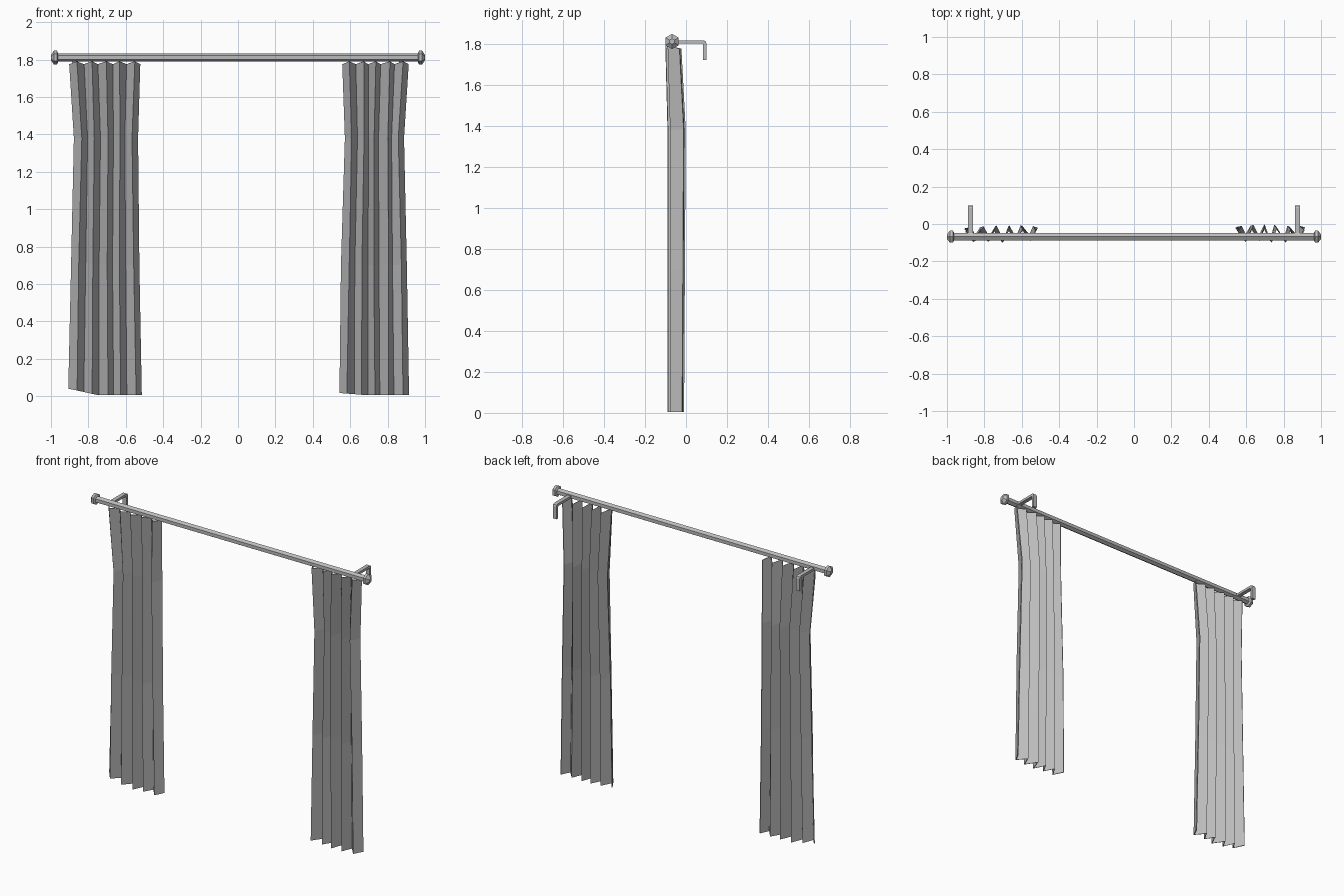
import bpy, bmesh, math, random

default = bpy.data.objects.get("Cube")
if default:
    bpy.data.objects.remove(default, do_unlink=True)

grey = bpy.data.materials.new("plain_grey")
grey.use_nodes = True
COLOUR = (0.5, 0.5, 0.5, 1)
grey.diffuse_color = COLOUR
grey.node_tree.nodes["Principled BSDF"].inputs["Base Color"].default_value = COLOUR

ROD_Y, ROD_Z = -0.068, 1.81


def finish(name, bm):
    """Turn a bmesh into a flat shaded grey object."""
    bmesh.ops.recalc_face_normals(bm, faces=bm.faces[:])
    mesh = bpy.data.meshes.new(name)
    bm.to_mesh(mesh)
    bm.free()
    mesh.materials.append(grey)
    obj = bpy.data.objects.new(name, mesh)
    bpy.context.collection.objects.link(obj)
    return obj


def lathe(name, profile):
    """Six sided turned part along x from (x, radius) pairs."""
    bm = bmesh.new()
    rings = []
    for x, r in profile:
        rings.append([bm.verts.new((x, ROD_Y + r * math.sin(k * math.pi / 3),
                                    ROD_Z + r * math.cos(k * math.pi / 3))) for k in range(6)])
    for a, b in zip(rings, rings[1:]):
        for k in range(6):
            bm.faces.new((a[k], a[k - 1], b[k - 1], b[k]))
    bm.faces.new(rings[0])
    bm.faces.new(rings[-1])
    return finish(name, bm)


def bracket(name, x):
    """Square bar from the rod back to the wall, bent down at the end."""
    outline = [(-0.06, 1.815), (0.085, 1.815), (0.096, 1.811), (0.1, 1.8), (0.1, 1.72),
               (0.083, 1.72), (0.083, 1.795), (0.08, 1.799), (-0.06, 1.799)]
    bm = bmesh.new()
    face = bm.faces.new([bm.verts.new((x - 0.013, y, z)) for y, z in outline])
    side = bmesh.ops.extrude_face_region(bm, geom=[face])["geom"]
    bmesh.ops.translate(bm, vec=(0.026, 0, 0),
                        verts=[v for v in side if isinstance(v, bmesh.types.BMVert)])
    return finish(name, bm)


def curtain(name, rows, hem, seed):
    """Pleated cloth; rows hold z, left x, right x, front y and back y."""
    rng = random.Random(seed)
    steps = [0]
    for i in range(10):
        width = 1.2 if i % 2 == 0 else 0.85
        steps.append(steps[-1] + width * rng.uniform(0.85, 1.15))
    depth = [rng.uniform(0, 0.2) for _ in steps]
    bm = bmesh.new()
    grid = []
    for r, (z, x0, x1, front, back) in enumerate(rows):
        line = []
        for i, s in enumerate(steps):
            t = s / steps[-1]
            fold = depth[i] if i % 2 else 1 - depth[i]
            drop = hem * max(0, 1 - 2.5 * t) if r == len(rows) - 1 else 0
            if r == 0 and i % 2 == 0:
                drop = -0.015
            sway = rng.uniform(-0.004, 0.004) if 0 < i < 10 else 0
            line.append(bm.verts.new((x0 + (x1 - x0) * t + sway,
                                      front + (back - front) * fold, z + drop)))
        grid.append(line)
    for a, b in zip(grid, grid[1:]):
        for i in range(10):
            bm.faces.new((a[i], b[i], b[i + 1], a[i + 1]))
    obj = finish(name, bm)
    cloth = obj.modifiers.new("cloth_thickness", "SOLIDIFY")
    cloth.thickness = 0.006
    cloth.offset = 0
    return obj


# Rod, finials and brackets
lathe("curtain_rod", [(-0.97, 0.022), (0.97, 0.022)])
for side, s in (("right", -1), ("left", 1)):
    lathe(side + "_finial", [(s * 0.962, 0.024), (s * 0.968, 0.037),
                             (s * 0.984, 0.037), (s * 1.0, 0.014)])
    bracket(side + "_bracket", s * 0.874)

# Pleated panels, gathered a little below the rod
curtain("right_curtain", [(1.79, -0.9, -0.525, -0.1, -0.025), (1.38, -0.875, -0.537, -0.09, 0.0),
                          (0.7, -0.89, -0.53, -0.09, -0.004), (0.005, -0.905, -0.517, -0.09, -0.008)],
        0.035, 3)
curtain("left_curtain", [(1.79, 0.56, 0.91, -0.1, -0.025), (1.38, 0.574, 0.885, -0.09, -0.004),
                         (0.7, 0.553, 0.9, -0.09, -0.008), (0.005, 0.545, 0.912, -0.09, -0.012)],
        0.012, 8)
